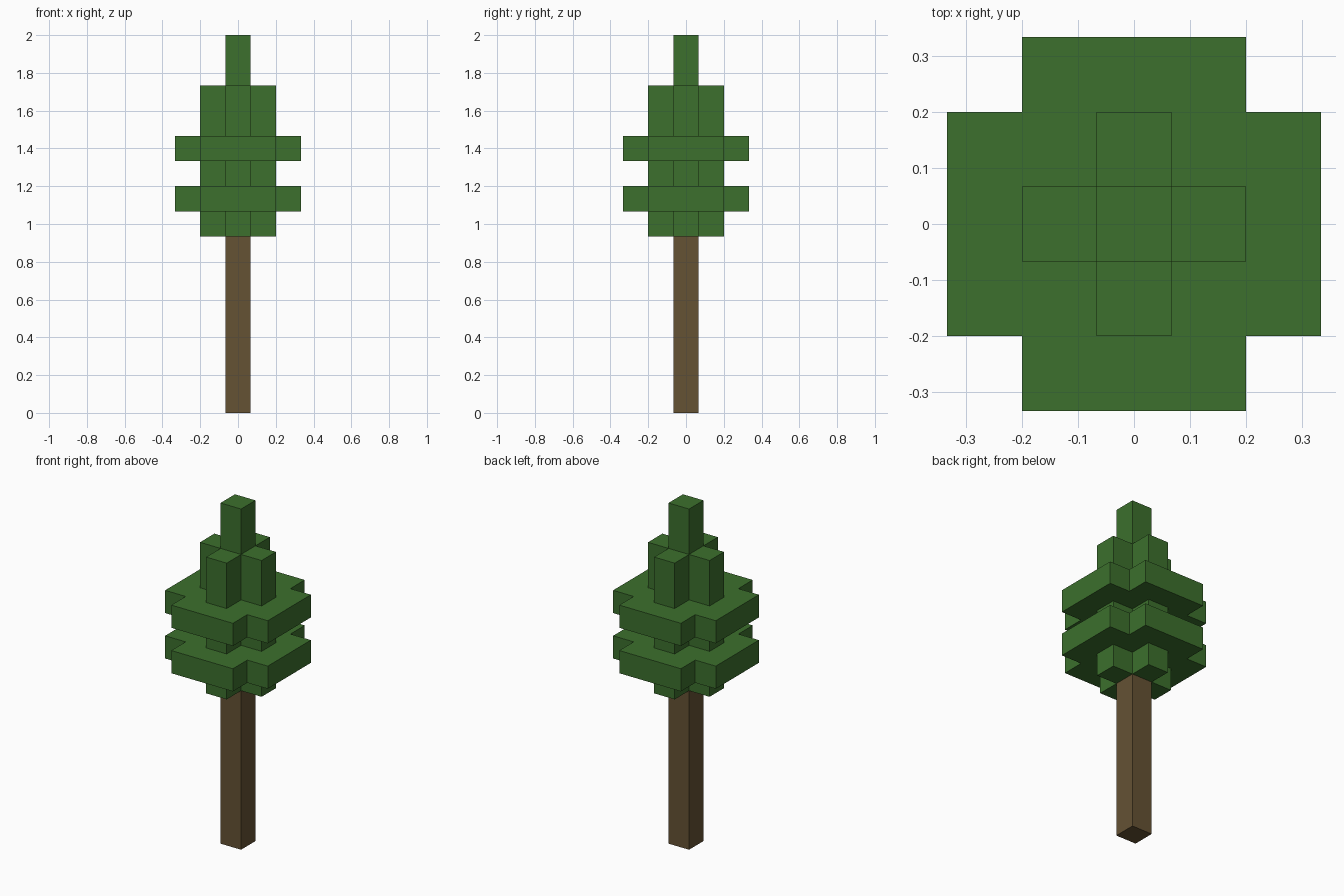
import bpy
import bmesh

U = 2 / 15  # one block

cube = bpy.data.objects.get("Cube")
if cube:
    bpy.data.objects.remove(cube, do_unlink=True)


def material(name, rgb):
    mat = bpy.data.materials.new(name)
    mat.use_nodes = True
    color = (*rgb, 1.0)
    mat.diffuse_color = color
    mat.node_tree.nodes["Principled BSDF"].inputs["Base Color"].default_value = color
    return mat


def square(half):
    return [(-half, -half), (half, -half), (half, half), (-half, half)]


def plus(arm, half):
    # Three corners of one arm, turned through four quarters
    pts = []
    x = [(arm, -half), (arm, half), (half, half)]
    for _ in range(4):
        pts += x
        x = [(-b, a) for a, b in x]
    return pts


def prism(name, outline, bottom, top, mat):
    # Extrude a flat outline between two heights, all in blocks
    bm = bmesh.new()
    base = bm.faces.new([bm.verts.new((x * U, y * U, bottom * U)) for x, y in outline])
    new = bmesh.ops.extrude_face_region(bm, geom=[base], use_keep_orig=True)["geom"]
    verts = [v for v in new if isinstance(v, bmesh.types.BMVert)]
    bmesh.ops.translate(bm, verts=verts, vec=(0, 0, (top - bottom) * U))
    bmesh.ops.recalc_face_normals(bm, faces=bm.faces)
    mesh = bpy.data.meshes.new(name)
    bm.to_mesh(mesh)
    bm.free()
    mesh.materials.append(mat)
    obj = bpy.data.objects.new(name, mesh)
    bpy.context.collection.objects.link(obj)
    return obj


bark = material("bark brown", (0.130, 0.084, 0.034))
leaf = material("leaf green", (0.045, 0.162, 0.026))

# Trunk
prism("trunk", square(0.5), 0, 7, bark)

# Foliage: narrow core, two wide tiers and the tip
prism("foliage_core", plus(1.5, 0.5), 7, 13, leaf)
prism("lower_tier", plus(2.5, 1.5), 8, 9, leaf)
prism("upper_tier", plus(2.5, 1.5), 10, 11, leaf)
prism("tree_tip", square(0.5), 13, 15, leaf)
